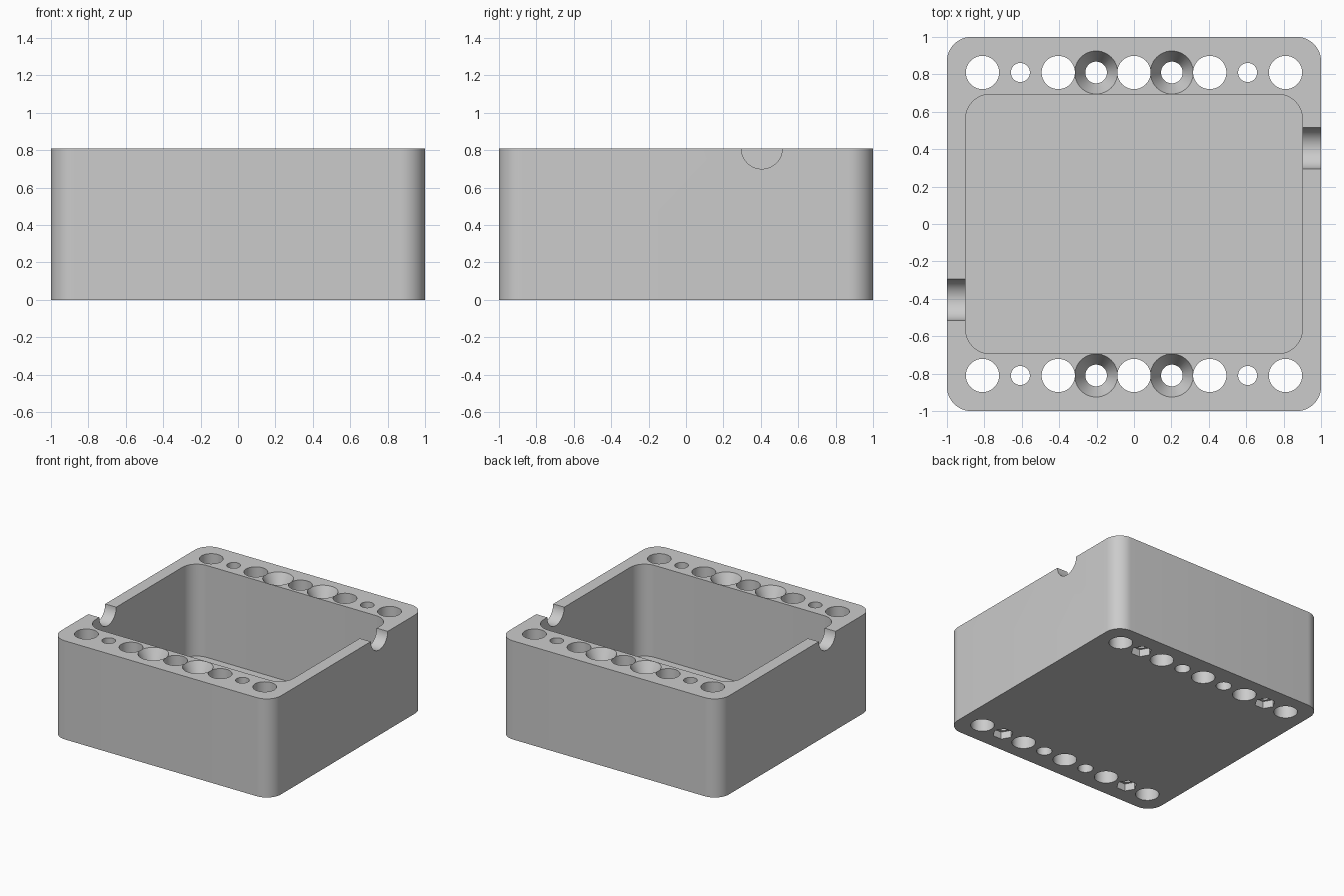
import bpy, bmesh, math

cube = bpy.data.objects.get("Cube")
if cube:
    bpy.data.objects.remove(cube, do_unlink=True)

HEIGHT = 0.81
PITCH = 0.405      # spacing of the wide holes
FLOOR = 0.055
SEG = 48

grey = bpy.data.materials.new("plain grey")
grey.use_nodes = True
colour = (0.6, 0.6, 0.6, 1)
grey.diffuse_color = colour
grey.node_tree.nodes["Principled BSDF"].inputs["Base Color"].default_value = colour


def skin(bm, rings):
    """Closed solid through a stack of matching rings of points."""
    loops = [[bm.verts.new(p) for p in ring] for ring in rings]
    n = len(loops[0])
    for a, b in zip(loops, loops[1:]):
        for i in range(n):
            j = (i + 1) % n
            bm.faces.new((a[i], a[j], b[j], b[i]))
    bm.faces.new(loops[0][::-1])
    bm.faces.new(loops[-1])


def make(name, bm):
    bmesh.ops.recalc_face_normals(bm, faces=bm.faces)
    mesh = bpy.data.meshes.new(name)
    bm.to_mesh(mesh)
    bm.free()
    mesh.materials.append(grey)
    ob = bpy.data.objects.new(name, mesh)
    bpy.context.collection.objects.link(ob)
    return ob


def rounded_box(name, hx, hy, radius, z0, z1, steps=12):
    outline = []
    for k, (sx, sy) in enumerate([(1, 1), (-1, 1), (-1, -1), (1, -1)]):
        for i in range(steps + 1):
            a = math.pi / 2 * (k + i / steps)
            outline.append((sx * (hx - radius) + radius * math.cos(a),
                            sy * (hy - radius) + radius * math.sin(a)))
    bm = bmesh.new()
    skin(bm, [[(x, y, z) for x, y in outline] for z in (z0, z1)])
    return make(name, bm)


def turned_cutters(name, columns, profile, seg=SEG):
    """One turned solid per column, repeated in both rows."""
    bm = bmesh.new()
    for x in columns:
        for y in (-2 * PITCH, 2 * PITCH):
            skin(bm, [[(x + r * math.cos(2 * math.pi * i / seg),
                        y + r * math.sin(2 * math.pi * i / seg), z)
                       for i in range(seg)] for r, z in profile])
    return make(name, bm)


# Outer body
body = rounded_box("box_body", 1, 1, 0.13, 0, HEIGHT)

# Open cavity
cutters = [rounded_box("cavity_cutter", 0.9, 0.693, 0.13, FLOOR, HEIGHT + 0.2)]

# Wide through holes
wide = [k * PITCH for k in range(-2, 3)]
cutters.append(turned_cutters("wide_hole_cutter", wide, [(0.089, -0.1), (0.089, HEIGHT + 0.1)]))

# Countersunk screw holes
inner = (-PITCH / 2, PITCH / 2)
cutters.append(turned_cutters("countersink_cutter", inner, [
    (0.058, -0.1), (0.058, HEIGHT - 0.11), (0.115, HEIGHT), (0.115, HEIGHT + 0.1)]))

# Narrow bolt holes with six-sided nut pockets underneath
outer = (-1.5 * PITCH, 1.5 * PITCH)
cutters.append(turned_cutters("bolt_hole_cutter", outer, [(0.051, -0.1), (0.051, HEIGHT + 0.1)]))
cutters.append(turned_cutters("nut_pocket_cutter", outer, [(0.079, -0.1), (0.079, 0.06)], 6))

# Half-round cable notches in the two side walls
bm = bmesh.new()
for side in (-1, 1):
    skin(bm, [[(side * x, side * PITCH + 0.11 * math.cos(2 * math.pi * i / SEG),
                HEIGHT + 0.11 * math.sin(2 * math.pi * i / SEG))
               for i in range(SEG)] for x in (0.8, 1.1)])
cutters.append(make("cable_notch_cutter", bm))

# Cut everything out of the body
bpy.ops.object.select_all(action='DESELECT')
bpy.context.view_layer.objects.active = body
body.select_set(True)
for cutter in cutters:
    cutter.hide_render = True
    mod = body.modifiers.new(cutter.name, 'BOOLEAN')
    mod.operation = 'DIFFERENCE'
    mod.solver = 'EXACT'
    mod.object = cutter
    bpy.ops.object.modifier_apply(modifier=mod.name)
    bpy.data.objects.remove(cutter, do_unlink=True)

bpy.ops.object.shade_smooth_by_angle(angle=math.radians(25))
